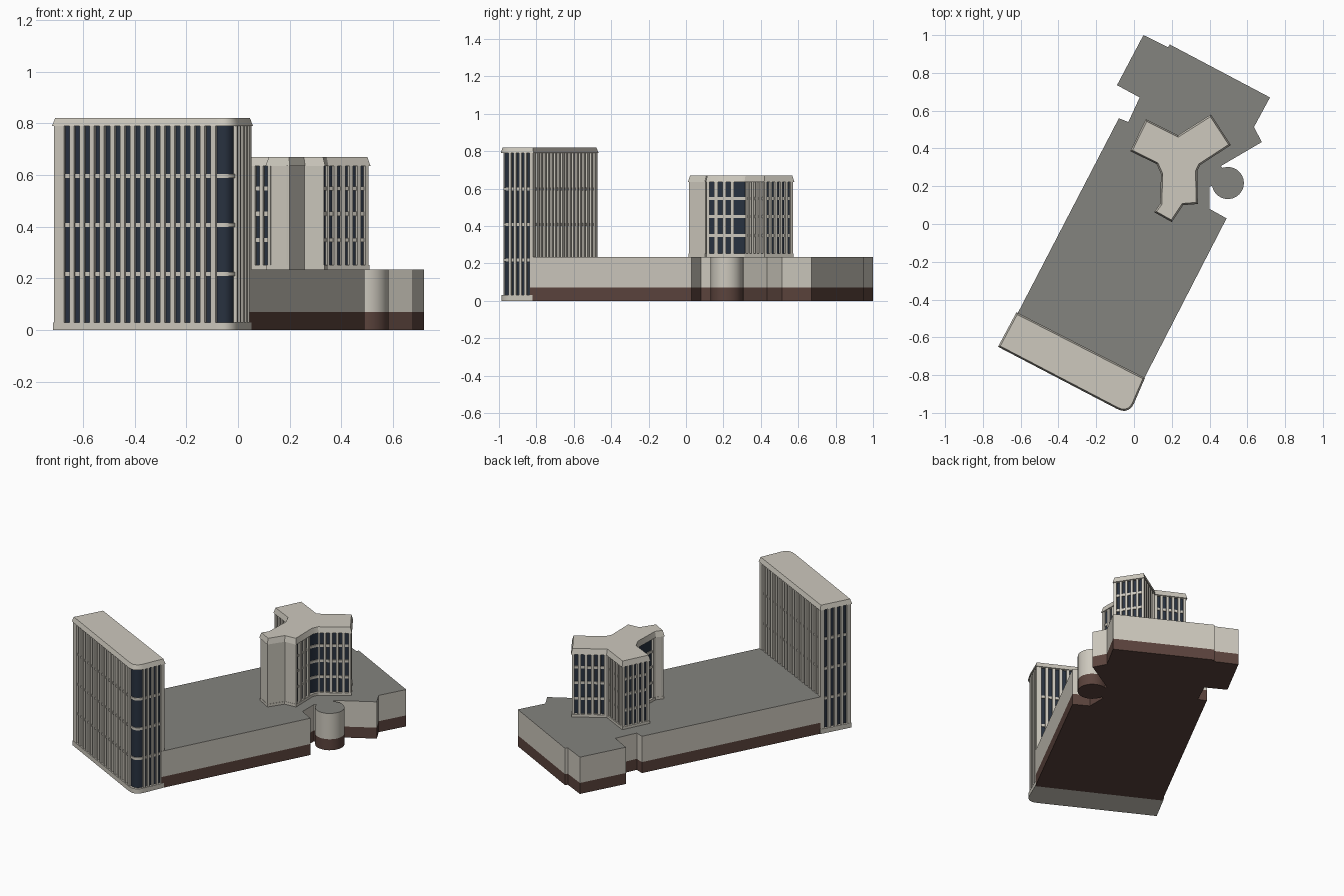
import bpy, bmesh, math
from mathutils import Vector

if "Cube" in bpy.data.objects:
    bpy.data.objects.remove(bpy.data.objects["Cube"])


def material(name, rgb):
    m = bpy.data.materials.new(name)
    m.diffuse_color = (*rgb, 1)
    m.use_nodes = True
    m.node_tree.nodes["Principled BSDF"].inputs["Base Color"].default_value = m.diffuse_color
    return m


CONCRETE = material("pale_concrete", (0.61, 0.58, 0.51))
ROOF = material("grey_roof", (0.23, 0.228, 0.21))
BROWN = material("brown_base", (0.105, 0.057, 0.046))
GLASS = material("navy_glass", (0.021, 0.031, 0.05))


def offset(pts, d):
    """Move a counter-clockwise outline outward by d with mitred corners."""
    v = [Vector(p) for p in pts]
    out = []
    for i in range(len(v)):
        a = (v[i] - v[i - 1]).normalized()
        b = (v[(i + 1) % len(v)] - v[i]).normalized()
        na, nb = Vector((a.y, -a.x)), Vector((b.y, -b.x))
        out.append(v[i] + (na + nb) * d / (1 + na.dot(nb)))
    return out


def add_prism(bm, low, high, z0, z1):
    a = [bm.verts.new((p[0], p[1], z0)) for p in low]
    b = [bm.verts.new((p[0], p[1], z1)) for p in high]
    n = len(a)
    bm.faces.new(a[::-1])
    bm.faces.new(b)
    for i in range(n):
        j = (i + 1) % n
        bm.faces.new((a[i], a[j], b[j], b[i]))


def finish(name, bm, mats, roof=False):
    me = bpy.data.meshes.new(name)
    bm.normal_update()
    if roof:
        for f in bm.faces:
            f.material_index = 1 if f.normal.z > 0.5 else 0
    bm.to_mesh(me)
    bm.free()
    ob = bpy.data.objects.new(name, me)
    bpy.context.collection.objects.link(ob)
    for m in mats:
        me.materials.append(m)
    bpy.ops.object.select_all(action='DESELECT')
    ob.select_set(True)
    bpy.context.view_layer.objects.active = ob
    bpy.ops.object.shade_smooth_by_angle(angle=math.radians(28))
    return ob


def prism(name, low, z0, z1, mats, high=None, roof=False):
    bm = bmesh.new()
    add_prism(bm, low, high or low, z0, z1)
    return finish(name, bm, mats, roof)


def tower(name, outline, walls, z, bands):
    """z = ground, base top, cap bottom, cap top.
    walls = per side (window count, first pier, last pier); 0 windows is solid."""
    z0, z1, z2, z3 = z
    face = offset(outline, -0.005)
    glass = offset(outline, -0.018)
    prism(name + "_base", offset(outline, -0.003), z0, z1, [CONCRETE])
    prism(name + "_glass", glass, z1, z2, [GLASS])
    prism(name + "_cap", outline, z2, z3, [CONCRETE], high=offset(outline, -0.009))
    # floor bands
    bm = bmesh.new()
    ring = offset(outline, -0.013)
    for zb in bands:
        add_prism(bm, ring, ring, zb - 0.008, zb + 0.008)
    finish(name + "_floor_bands", bm, [CONCRETE])
    # upright piers between the windows
    bm = bmesh.new()
    for i, (n, first, last) in enumerate(walls):
        p, q = face[i], face[(i + 1) % len(face)]
        t = (q - p).normalized()
        inward = Vector((-t.y, t.x)) * 0.016
        length = (q - p).length
        if n == 0:
            spans = [(0, length)]
        else:
            period = (length - first - last) / (n - 0.45)
            spans = [(0, first), (length - last, length)]
            spans += [(first + period * (k + 0.55), first + period * (k + 1))
                      for k in range(n - 1)]
        for s, e in spans:
            if e - s > 0.001:
                a, b = p + t * s, p + t * e
                quad = [a, b, b + inward, a + inward]
                add_prism(bm, quad, quad, z1, z2)
    finish(name + "_piers", bm, [CONCRETE])


# Podium with a round bay on its right side
bay = [(0.497 + 0.085 * math.cos(math.radians(a)), 0.217 + 0.085 * math.sin(math.radians(a)))
       for a in range(110, -171, -14)]
podium = [(-0.625, -0.49), (-0.08, 0.56), (-0.03, 0.54), (0.03, 0.67), (-0.09, 0.735),
          (0.05, 1.0), (0.18, 0.936), (0.19, 0.95), (0.72, 0.67), (0.635, 0.513),
          (0.677, 0.434), (0.46, 0.307)] + bay + [
          (0.40, 0.196), (0.40, 0.08), (0.49, 0.03), (0.045, -0.835)]
podium.reverse()
prism("podium_base", podium, 0, 0.07, [BROWN])
prism("podium_hall", podium, 0.07, 0.235, [CONCRETE, ROOF], roof=True)

# Tall slab tower with one rounded glass corner
slab = [(-0.72, -0.65), (-0.09, -0.979), (-0.07, -0.987), (-0.05, -0.99), (-0.03, -0.984),
        (-0.012, -0.97), (0.0, -0.95), (0.058, -0.815), (-0.622, -0.467)]
curve = (1, 0, 0)
tower("slab_tower", slab,
      [(15, 0.045, 0.022)] + [curve] * 5 + [(4, 0.012, 0.022), (17, 0.03, 0.03), (4, 0.025, 0.025)],
      (0, 0.03, 0.79, 0.82), (0.217, 0.407, 0.597))

# Three-winged tower on the podium
wings = [(-0.02, 0.386), (0.12, 0.317), (0.143, 0.265), (0.138, 0.106), (0.106, 0.063),
         (0.20, 0.01), (0.26, 0.10), (0.338, 0.106), (0.335, 0.28), (0.35, 0.312),
         (0.513, 0.418), (0.407, 0.58), (0.233, 0.47), (0.063, 0.555)]
row = (5, 0.016, 0.016)
tower("wing_tower", wings,
      [(4, 0.016, 0.01), curve, (1, 0, 0.02), (0, 0, 0), (1, 0.085, 0.006), (0, 0, 0), (0, 0, 0),
       (4, 0.016, 0), curve, (5, 0.01, 0.016), row, row, row, row],
      (0.235, 0.252, 0.635, 0.67), (0.349, 0.45, 0.548))
